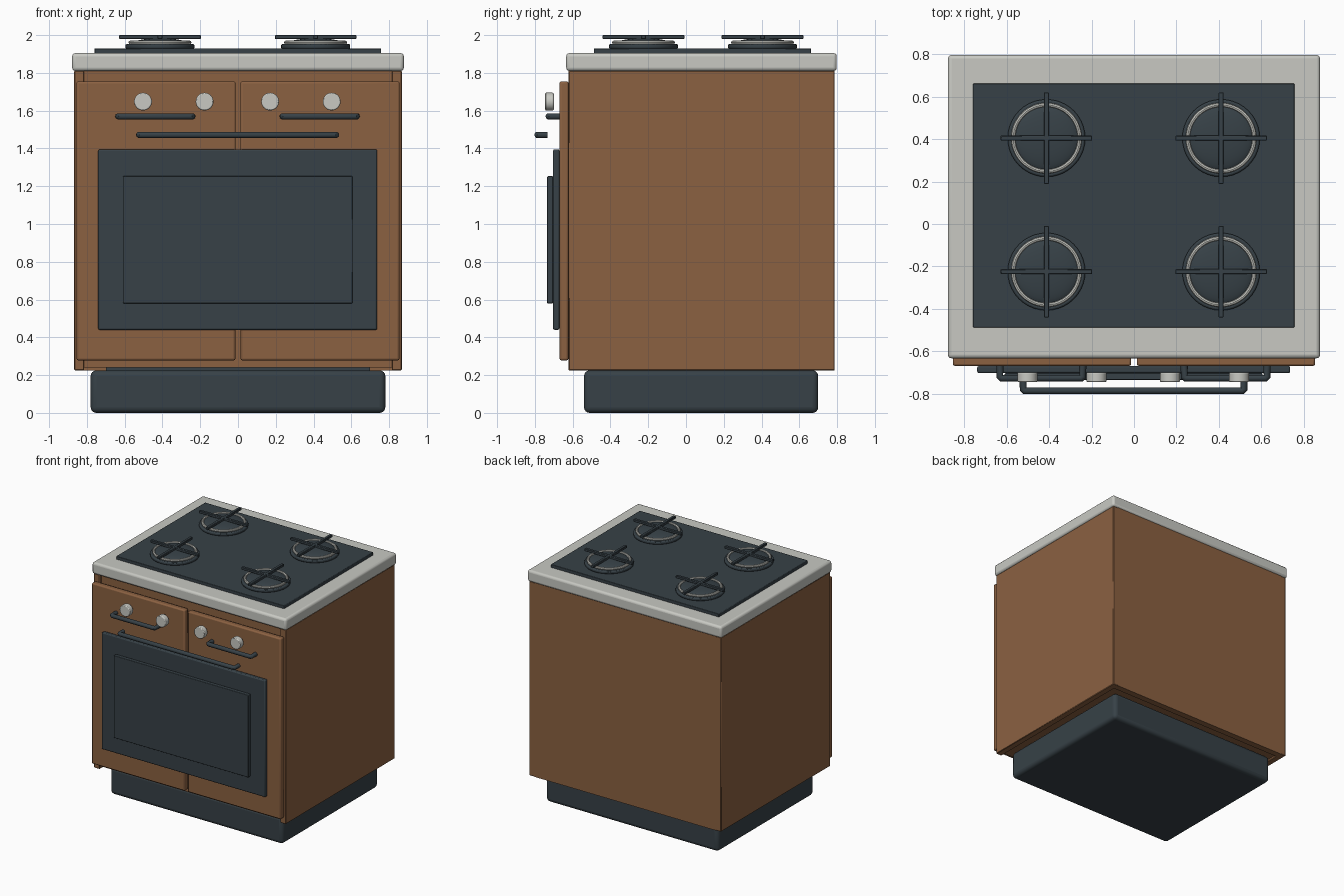
import bpy
import math

if "Cube" in bpy.data.objects:
    bpy.data.objects.remove(bpy.data.objects["Cube"])


def material(name, rgb):
    m = bpy.data.materials.new(name)
    m.diffuse_color = (*rgb, 1.0)
    m.use_nodes = True
    m.node_tree.nodes["Principled BSDF"].inputs["Base Color"].default_value = m.diffuse_color
    return m


WOOD = material("warm brown wood", (0.258, 0.119, 0.053))
DARK = material("dark slate", (0.038, 0.053, 0.063))
PALE = material("pale grey", (0.578, 0.584, 0.545))


def finish(ob, name, mat, bevel=0.0, segments=2):
    ob.name = name
    ob.data.materials.append(mat)
    bpy.ops.object.transform_apply(location=False, rotation=True, scale=True)
    if bevel:
        mod = ob.modifiers.new("rounded edges", 'BEVEL')
        mod.width = bevel
        mod.segments = segments
        mod.limit_method = 'ANGLE'
    bpy.ops.object.shade_smooth_by_angle(angle=math.radians(40))
    return ob


def box(name, x, y, z, mat, bevel=0.0, segments=2):
    """Box from (min, max) extents on each axis."""
    bpy.ops.mesh.primitive_cube_add(
        size=1, location=[(a + b) / 2 for a, b in (x, y, z)])
    ob = bpy.context.object
    ob.scale = [b - a for a, b in (x, y, z)]
    return finish(ob, name, mat, bevel, segments)


def disc(name, centre, radius, depth, mat, axis='Z', bevel=0.0):
    rot = (math.pi / 2, 0, 0) if axis == 'Y' else (0, 0, 0)
    bpy.ops.mesh.primitive_cylinder_add(
        vertices=40, radius=radius, depth=depth, location=centre, rotation=rot)
    return finish(bpy.context.object, name, mat, bevel)


def handle(name, x0, x1, y_bar, y_back, z, radius):
    """Round bar with two end posts, swept along a bent path."""
    curve = bpy.data.curves.new(name, 'CURVE')
    curve.dimensions = '3D'
    curve.bevel_depth = radius
    curve.bevel_resolution = 3
    curve.use_fill_caps = True
    r = radius
    c = 0.008
    path = [(x0 + r, y_back), (x0 + r, y_bar + c), (x0 + r + c, y_bar),
            (x1 - r - c, y_bar), (x1 - r, y_bar + c), (x1 - r, y_back)]
    spline = curve.splines.new('POLY')
    spline.points.add(len(path) - 1)
    for p, (px, py) in zip(spline.points, path):
        p.co = (px, py, z, 1)
    ob = bpy.data.objects.new(name, curve)
    bpy.context.collection.objects.link(ob)
    bpy.ops.object.select_all(action='DESELECT')
    ob.select_set(True)
    bpy.context.view_layer.objects.active = ob
    bpy.ops.object.convert(target='MESH')
    ob = bpy.context.object
    ob.data.materials.clear()
    return finish(ob, name, DARK)


# Plinth
box("plinth", (-0.78, 0.78), (-0.54, 0.70), (0, 0.225), DARK, 0.03, 4)
box("plinth_joint", (-0.70, 0.70), (-0.46, 0.62), (0.2, 0.25), DARK)

# Cabinet: core set slightly back from the side and back panels
box("cabinet_core", (-0.82, 0.82), (-0.60, 0.74), (0.24, 1.812), WOOD)
for side, s in (("left", -1), ("right", 1)):
    x = sorted((s * 0.815, s * 0.867))
    box(side + "_side_panel", x, (-0.622, 0.787), (0.225, 1.812), WOOD, 0.004, 1)
box("back_panel", (-0.82, 0.82), (0.735, 0.787), (0.225, 1.812), WOOD)

# Front doors
for side, s in (("left", -1), ("right", 1)):
    x = sorted((s * 0.013, s * 0.855))
    box(side + "_front_door", x, (-0.67, -0.622), (0.278, 1.755), WOOD, 0.01)

# Oven door and raised window
box("oven_door", (-0.74, 0.737), (-0.704, -0.67), (0.44, 1.395), DARK, 0.008)
box("oven_window", (-0.61, 0.607), (-0.735, -0.704), (0.58, 1.253), DARK, 0.004)

# Handles
handle("left_handle", -0.65, -0.225, -0.728, -0.67, 1.57, 0.017)
handle("right_handle", 0.22, 0.645, -0.728, -0.67, 1.57, 0.017)
handle("oven_handle", -0.54, 0.536, -0.787, -0.733, 1.472, 0.017)

# Control knobs
for i, x in enumerate((-0.503, -0.177, 0.17, 0.496)):
    disc("knob_%d" % (i + 1), (x, -0.723, 1.648), 0.047, 0.046, PALE, 'Y', 0.006)

# Worktop and hob plate
box("worktop", (-0.878, 0.878), (-0.634, 0.798), (1.81, 1.905), PALE, 0.018, 3)
box("hob_plate", (-0.76, 0.758), (-0.488, 0.662), (1.89, 1.93), DARK, 0.004)

# Burners: base, pale ring, domed cap and cross grate
for row, y in (("front", -0.225), ("rear", 0.405)):
    for side, x in (("left", -0.413), ("right", 0.411)):
        tag = row + "_" + side
        disc("burner_base_" + tag, (x, y, 1.94), 0.183, 0.026, DARK, bevel=0.008)
        bpy.ops.mesh.primitive_torus_add(
            location=(x, y, 1.961), major_radius=0.157, minor_radius=0.01,
            major_segments=48, minor_segments=8)
        finish(bpy.context.object, "burner_ring_" + tag, PALE)
        bpy.ops.mesh.primitive_uv_sphere_add(
            segments=40, ring_count=16, radius=1, location=(x, y, 1.952))
        cap = bpy.context.object
        cap.scale = (0.156, 0.156, 0.031)
        finish(cap, "burner_cap_" + tag, DARK)
        box("grate_bar_x_" + tag, (x - 0.216, x + 0.216),
            (y - 0.012, y + 0.012), (1.979, 2.0), DARK, 0.003, 1)
        box("grate_bar_y_" + tag, (x - 0.012, x + 0.012),
            (y - 0.216, y + 0.216), (1.979, 2.0), DARK, 0.003, 1)
